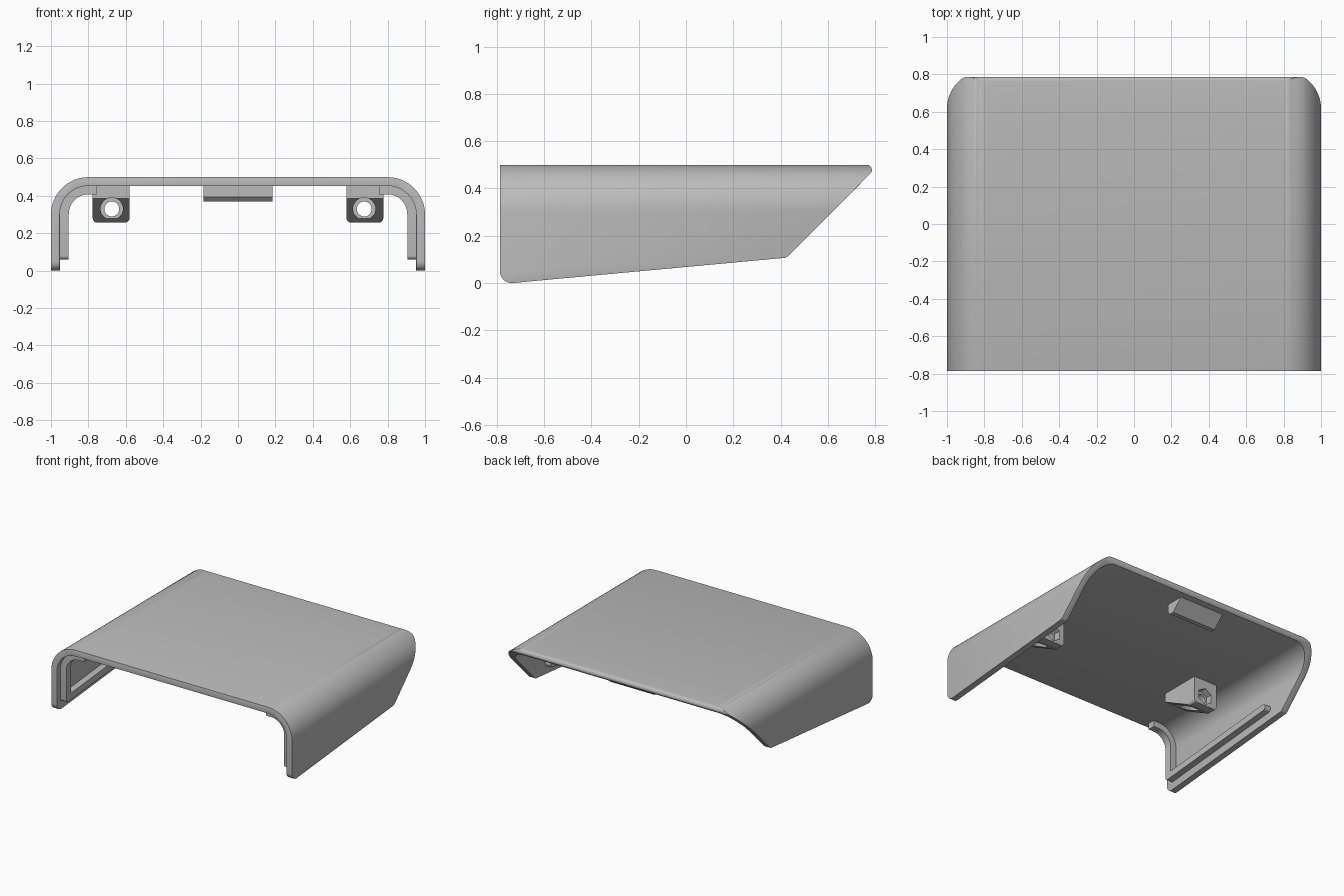
import bpy, bmesh, math
from mathutils import Vector

if "Cube" in bpy.data.objects:
    bpy.data.objects.remove(bpy.data.objects["Cube"])

grey = bpy.data.materials.new("plain_grey")
grey.diffuse_color = (0.5, 0.5, 0.5, 1)
grey.use_nodes = True
grey.node_tree.nodes["Principled BSDF"].inputs["Base Color"].default_value = grey.diffuse_color


def fillet(points, seg=10):
    """Outline from (a, b) or (a, b, radius) corners, rounding those with a radius."""
    out = []
    for i, p in enumerate(points):
        c = Vector(p[:2])
        if len(p) < 3:
            out.append(c)
            continue
        u = (Vector(points[i - 1][:2]) - c).normalized()
        v = (Vector(points[(i + 1) % len(points)][:2]) - c).normalized()
        half = u.angle(v) / 2
        centre = c + (u + v).normalized() * p[2] / math.sin(half)
        start = c + u * p[2] / math.tan(half) - centre
        sweep = math.pi - 2 * half
        if start.x * (c - centre).y - start.y * (c - centre).x < 0:
            sweep = -sweep
        for k in range(seg + 1):
            a = sweep * k / seg
            out.append(centre + Vector((start.x * math.cos(a) - start.y * math.sin(a),
                                        start.x * math.sin(a) + start.y * math.cos(a))))
    return out


def prism(name, points, axis, lo, hi, seg=10):
    """Extrude an outline: along x the outline is (y, z), along y it is (x, z)."""
    bm = bmesh.new()
    place = (lambda p, d: (d, p.x, p.y)) if axis == "x" else (lambda p, d: (p.x, d, p.y))
    face = bm.faces.new([bm.verts.new(place(p, lo)) for p in fillet(points, seg)])
    new = bmesh.ops.extrude_face_region(bm, geom=[face])["geom"]
    shift = Vector((hi - lo, 0, 0) if axis == "x" else (0, hi - lo, 0))
    bmesh.ops.translate(bm, verts=[g for g in new if isinstance(g, bmesh.types.BMVert)], vec=shift)
    bmesh.ops.recalc_face_normals(bm, faces=bm.faces)
    mesh = bpy.data.meshes.new(name)
    bm.to_mesh(mesh)
    bm.free()
    mesh.materials.append(grey)
    ob = bpy.data.objects.new(name, mesh)
    bpy.context.collection.objects.link(ob)
    return ob


def select(ob):
    bpy.ops.object.select_all(action="DESELECT")
    ob.select_set(True)
    bpy.context.view_layer.objects.active = ob


def boolean(ob, tool, operation):
    mod = ob.modifiers.new("cut", "BOOLEAN")
    mod.object, mod.operation, mod.solver = tool, operation, "EXACT"
    select(ob)
    bpy.ops.object.modifier_apply(modifier=mod.name)
    bpy.data.objects.remove(tool, do_unlink=True)


def finish(ob, width, segments=3):
    if width:
        mod = ob.modifiers.new("rounded_edges", "BEVEL")
        mod.width, mod.segments = width, segments
        mod.limit_method, mod.angle_limit = "ANGLE", math.radians(38)
    select(ob)
    if width:
        bpy.ops.object.modifier_apply(modifier="rounded_edges")
    bpy.ops.object.shade_smooth_by_angle(angle=math.radians(32))


def ring(x, z, r, n, turn=0):
    return [(x + r * math.cos(turn + math.tau * k / n), z + r * math.sin(turn + math.tau * k / n))
            for k in range(n)]


# Cover shell: U-shaped wall trimmed to the side outline
t = 0.047
shell = prism("cover_shell", [(-1, -0.2), (-1, 0.5, 0.2), (1, 0.5, 0.2), (1, -0.2),
                              (1 - t, -0.2), (1 - t, 0.5 - t, 0.2 - t),
                              (t - 1, 0.5 - t, 0.2 - t), (t - 1, -0.2)], "y", -1, 1, 16)
trim = prism("side_outline", [(-0.787, 0.6), (-0.787, -0.005, 0.05), (0.425, 0.107, 0.035),
                              (0.817, 0.5, 0.022), (0.6, 0.5), (0.6, 0.6)], "x", -1.2, 1.2)
boolean(shell, trim, "INTERSECT")
finish(shell, 0.017)

for s, side in ((-1, "left"), (1, "right")):
    # Inner lip: strip behind the front rim joined to a rail along the bottom
    lip = prism(side + "_inner_lip", [(s * 0.755, 0.46), (s * 0.96, 0.46, 0.155), (s * 0.96, 0),
                                      (s * 0.905, 0), (s * 0.905, 0.408, 0.105),
                                      (s * 0.755, 0.408)], "y", -1, 1)
    path = prism("lip_outline", [(-0.745, 0.6), (-0.745, 0.058, 0.02), (0.31, 0.156, 0.02),
                                 (0.31, 0.205, 0.02), (-0.69, 0.112), (-0.69, 0.6)],
                 "x", -1.2, 1.2, 5)
    boolean(lip, path, "INTERSECT")
    finish(lip, 0)

    # Screw boss: wedge with a counterbore, a through hole and a nut pocket
    x0, x1 = s * 0.58, s * 0.777
    boss = prism(side + "_screw_boss", [(x0, 0.47), (x0, 0.257, 0.025), (x1, 0.257, 0.025),
                                        (x1, 0.47)], "y", -0.36, -0.05, 5)
    wedge = prism("boss_outline", [(-0.36, 0.48), (-0.36, 0.387), (-0.11, 0.257),
                                   (-0.11, 0.2), (0, 0.2), (0, 0.48)], "x", -1, 1)
    boolean(boss, wedge, "INTERSECT")
    hx, hz = s * 0.675, 0.33
    for points, lo, hi in ((ring(hx, hz, 0.06, 32), -0.5, -0.15),
                           (ring(hx, hz, 0.04, 32), -0.5, 0.1),
                           (ring(hx, hz, 0.062, 6, math.pi / 6), -0.1, 0.1)):
        boolean(boss, prism("hole", points, "y", lo, hi), "DIFFERENCE")
    finish(boss, 0)

# Rear catch under the top plate
catch = prism("rear_catch", [(0.58, 0.465), (0.58, 0.393), (0.602, 0.37), (0.635, 0.37),
                             (0.73, 0.465)], "x", -0.185, 0.185)
finish(catch, 0)
